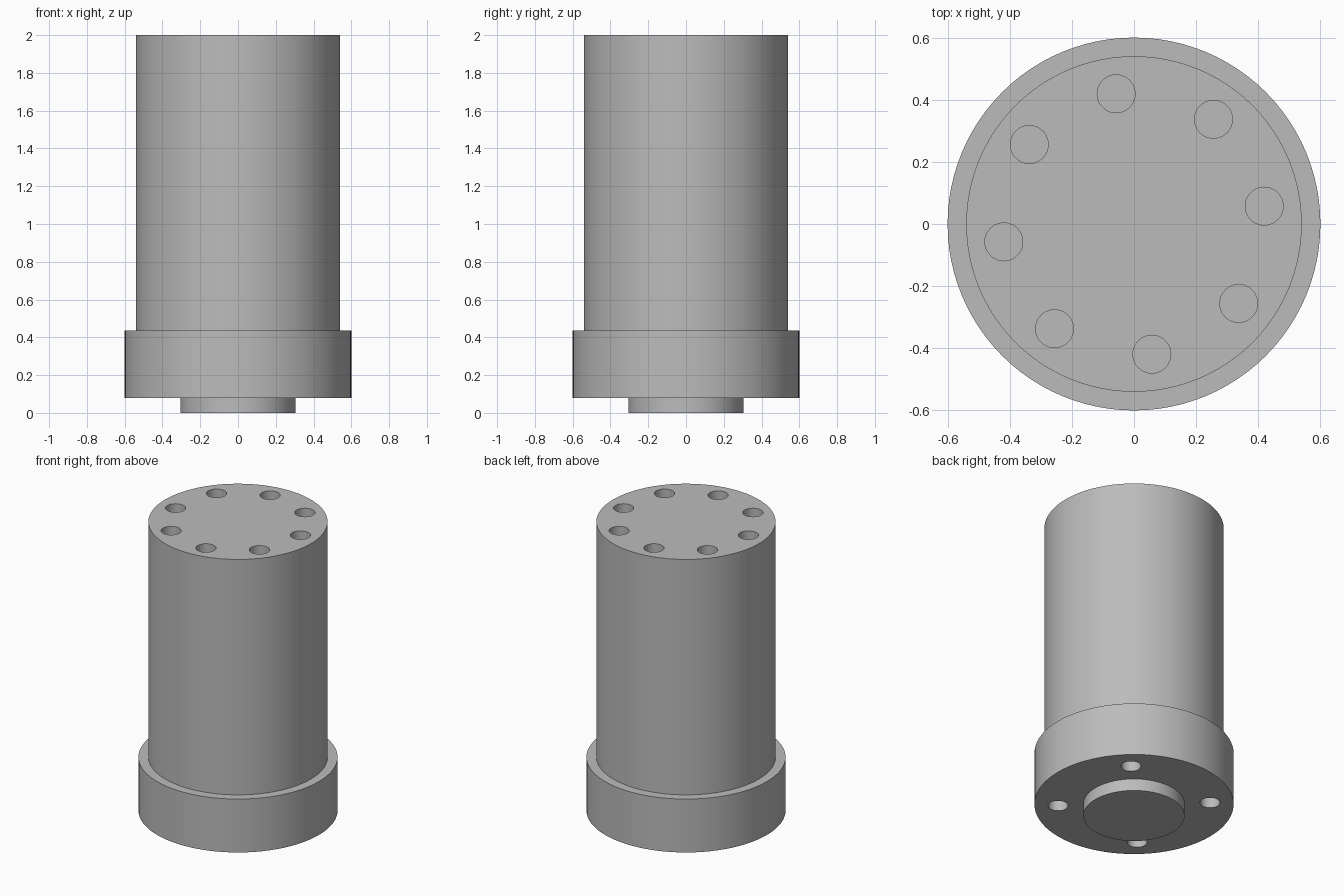
import bpy, bmesh
from math import cos, sin, radians, tau
from mathutils import Matrix

cube = bpy.data.objects.get("Cube")
if cube:
    bpy.data.objects.remove(cube, do_unlink=True)

SEGMENTS = 96

# One plain metal colour
metal = bpy.data.materials.new("grey metal")
metal.use_nodes = True
grey = (0.5, 0.5, 0.5, 1)
metal.diffuse_color = grey
metal.node_tree.nodes["Principled BSDF"].inputs["Base Color"].default_value = grey


def add_object(name, bm):
    bmesh.ops.recalc_face_normals(bm, faces=bm.faces)
    mesh = bpy.data.meshes.new(name)
    bm.to_mesh(mesh)
    bm.free()
    mesh.materials.append(metal)
    obj = bpy.data.objects.new(name, mesh)
    bpy.context.collection.objects.link(obj)
    return obj


def lathe(name, profile):
    """Turn a stepped (radius, z) profile into a closed solid."""
    bm = bmesh.new()
    rings = [[bm.verts.new((r * cos(tau * i / SEGMENTS), r * sin(tau * i / SEGMENTS), z))
              for i in range(SEGMENTS)] for r, z in profile]
    for low, high in zip(rings, rings[1:]):
        for i in range(SEGMENTS):
            j = (i + 1) % SEGMENTS
            bm.faces.new((low[i], low[j], high[j], high[i]))
    bm.faces.new(rings[0])
    bm.faces.new(rings[-1])
    return add_object(name, bm)


def hole_circle(name, count, circle_radius, start, radius, z0, z1):
    """A ring of evenly spaced cylinders used to bore holes."""
    bm = bmesh.new()
    for k in range(count):
        a = radians(start) + tau * k / count
        spot = (circle_radius * cos(a), circle_radius * sin(a), (z0 + z1) / 2)
        bmesh.ops.create_cone(bm, cap_ends=True, segments=40, radius1=radius,
                              radius2=radius, depth=z1 - z0,
                              matrix=Matrix.Translation(spot))
    cutter = add_object(name, bm)
    cutter.hide_render = True
    return cutter


# Turned housing: locating boss, flange, tall barrel
housing = lathe("housing", [(0.305, 0), (0.305, 0.08), (0.6, 0.08),
                            (0.6, 0.435), (0.54, 0.435), (0.54, 2)])

# Blind holes in the barrel top and the flange underside
cutters = [hole_circle("top_hole_cutter", 8, 0.423, 7.8, 0.061, 1.7, 2.1),
           hole_circle("flange_hole_cutter", 4, 0.458, 47.7, 0.06, 0, 0.33)]
bpy.context.view_layer.objects.active = housing
for cutter in cutters:
    mod = housing.modifiers.new(cutter.name, "BOOLEAN")
    mod.operation = "DIFFERENCE"
    mod.solver = "EXACT"
    mod.object = cutter
    bpy.ops.object.modifier_apply(modifier=mod.name)
    bpy.data.objects.remove(cutter, do_unlink=True)

# Smooth round walls, crisp rims
bpy.ops.object.select_all(action="DESELECT")
housing.select_set(True)
bpy.ops.object.shade_smooth_by_angle(angle=radians(30))
